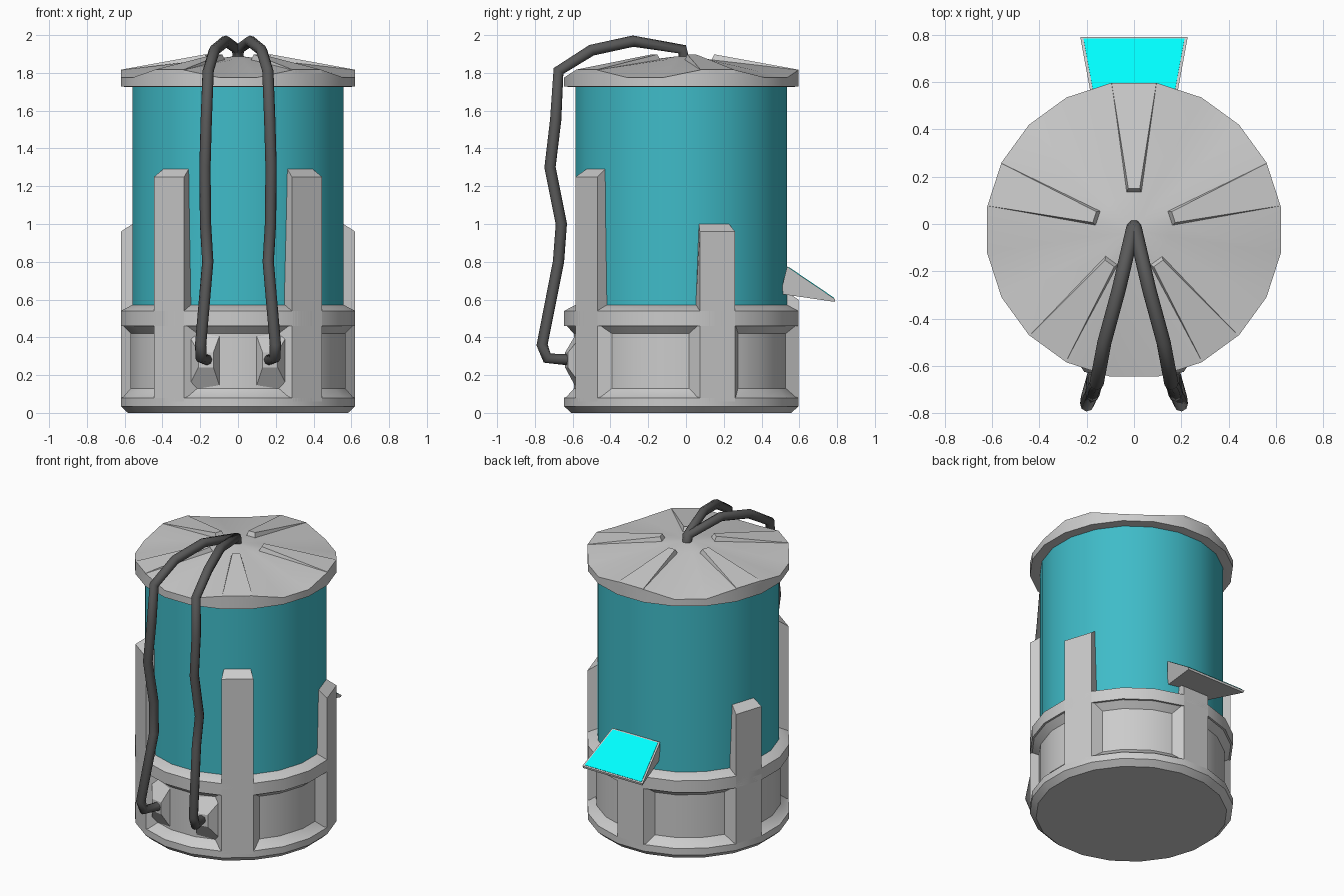
import bpy, bmesh, math
from mathutils import Vector, Matrix

if "Cube" in bpy.data.objects:
    bpy.data.objects.remove(bpy.data.objects["Cube"])

CY = -0.025          # centre of the round body
N = 20
R = 0.628


def material(name, rgb):
    m = bpy.data.materials.new(name)
    m.diffuse_color = (*rgb, 1)
    m.use_nodes = True
    m.node_tree.nodes["Principled BSDF"].inputs["Base Color"].default_value = m.diffuse_color
    return m


def finish(name, bm, mat=None, smooth=True, y=CY):
    bmesh.ops.recalc_face_normals(bm, faces=bm.faces[:])
    me = bpy.data.meshes.new(name)
    bm.to_mesh(me)
    bm.free()
    ob = bpy.data.objects.new(name, me)
    bpy.context.collection.objects.link(ob)
    ob.location.y = y
    if mat:
        me.materials.append(mat)
    if smooth:
        bpy.ops.object.select_all(action='DESELECT')
        ob.select_set(True)
        bpy.context.view_layer.objects.active = ob
        bpy.ops.object.shade_smooth_by_angle(angle=math.radians(30))
    return ob


def lathe(profile, lift=None):
    """20-sided solid of revolution; lift(k, i) raises single points."""
    bm = bmesh.new()
    rings = []
    for i, (r, z) in enumerate(profile):
        ring = []
        for k in range(N):
            a = math.radians(9 + 18 * k)
            dz = lift(k, i) if lift else 0
            ring.append(bm.verts.new((r * math.cos(a), r * math.sin(a), z + dz)))
        rings.append(ring)
    for a, b in zip(rings, rings[1:]):
        for k in range(N):
            j = (k + 1) % N
            bm.faces.new((a[k], a[j], b[j], b[k]))
    bm.faces.new(rings[0])
    bm.faces.new(rings[-1])
    return bm


def block(bottom, top, angle=None):
    """Solid between two four-point loops, optionally turned about z."""
    bm = bmesh.new()
    a = [bm.verts.new(p) for p in bottom]
    b = [bm.verts.new(p) for p in top]
    bm.faces.new(a)
    bm.faces.new(b)
    for i in range(4):
        j = (i + 1) % 4
        bm.faces.new((a[i], a[j], b[j], b[i]))
    if angle is not None:
        bmesh.ops.rotate(bm, verts=bm.verts[:], cent=(0, 0, 0),
                         matrix=Matrix.Rotation(math.radians(angle), 3, 'Z'))
    return bm


teal = material("teal", (0.05, 0.5, 0.58))
cyan = material("cyan", (0.0, 1.0, 1.0))
dark = material("dark_rubber", (0.1, 0.1, 0.1))

# Base with recessed middle band
finish("base", lathe([(0.59, 0), (R, 0.035), (R, 0.08), (0.615, 0.085), (0.575, 0.13),
                      (0.575, 0.42), (0.615, 0.46), (R, 0.46), (R, 0.54), (0.56, 0.575)]))

# Tank
finish("tank", lathe([(0.566, 0.55), (0.566, 1.74)]), teal)

# Lid: the rim rises where the ribs end
lid_lift = lambda k, i: 0.04 if i == 2 and k % 4 < 2 else 0
finish("lid", lathe([(0.59, 1.725), (R, 1.728), (R, 1.775), (0.15, 1.872), (0.02, 1.888)], lid_lift))

# Posts and lid ribs, five around
W = R * math.sin(math.radians(9))
AP = R * math.cos(math.radians(9))
for n, (ang, h) in enumerate([(18, 1.0), (90, 0.64), (162, 1.0), (234, 1.29), (306, 1.29)]):
    # foot of the post, with flared sides
    finish(f"post_foot_{n}", block(
        [(AP, -W, 0.06), (AP, W, 0.06), (0.54, W + 0.045, 0.06), (0.54, -W - 0.045, 0.06)],
        [(AP, -W, 0.5), (AP, W, 0.5), (0.54, W + 0.045, 0.5), (0.54, -W - 0.045, 0.5)],
        ang), smooth=False)
    # upright with sloped top
    finish(f"post_{n}", block(
        [(AP, -W, 0.45), (AP, W, 0.45), (0.53, W, 0.45), (0.53, -W, 0.45)],
        [(AP, -W, h - 0.04), (AP, W, h - 0.04), (0.56, W * 0.85, h), (0.56, -W * 0.85, h)],
        ang), smooth=False)
    # tapered rib on the lid
    finish(f"lid_rib_{n}", block(
        [(AP, -W, 1.80), (AP, W, 1.80), (0.15, 0.036, 1.85), (0.15, -0.036, 1.85)],
        [(AP, -W + 0.004, 1.817), (AP, W - 0.004, 1.817), (0.175, 0.024, 1.898), (0.175, -0.024, 1.898)],
        ang), smooth=False)

# Control panel on the back: wedge housing and screen
c = [Vector(p) for p in ((-0.18, 0.535, 0.775), (0.18, 0.535, 0.775),
                         (0.227, 0.79, 0.602), (-0.227, 0.79, 0.602))]
finish("panel_housing", block(
    [(-0.15, 0.5, 0.63), (0.15, 0.5, 0.63), (0.222, 0.787, 0.588), (-0.222, 0.787, 0.588)], c),
    smooth=False, y=0)
mid = sum(c, Vector()) / 4
up = (c[1] - c[0]).cross(c[0] - c[3]).normalized()
inner = [mid + (p - mid) * 0.94 for p in c]
finish("panel_screen", block([p - up * 0.003 for p in inner], [p + up * 0.002 for p in inner]),
       cyan, smooth=False, y=0)

# Hoses and their sockets, mirrored left and right
path = [(0.0, -0.01, 1.87), (0.004, -0.02, 1.925), (0.065, -0.28, 1.968), (0.125, -0.5, 1.92),
        (0.158, -0.675, 1.81), (0.168, -0.69, 1.55), (0.175, -0.72, 1.3), (0.172, -0.66, 1.0),
        (0.16, -0.675, 0.8), (0.198, -0.762, 0.36), (0.195, -0.735, 0.29), (0.16, -0.61, 0.28)]
for side, s in (("right", 1), ("left", -1)):
    cu = bpy.data.curves.new(f"hose_{side}", 'CURVE')
    cu.dimensions = '3D'
    cu.bevel_depth = 0.03
    cu.bevel_resolution = 2
    cu.use_fill_caps = True
    sp = cu.splines.new('POLY')
    sp.points.add(len(path) - 1)
    for pt, (x, y, z) in zip(sp.points, path):
        pt.co = (x * s, y, z, 1)
    sp.use_smooth = True
    cu.materials.append(dark)
    bpy.context.collection.objects.link(bpy.data.objects.new(f"hose_{side}", cu))

    finish(f"hose_socket_{side}", block(
        [(0.09 * s, -0.575, 0.12), (0.27 * s, -0.535, 0.12),
         (0.27 * s, -0.535, 0.43), (0.09 * s, -0.575, 0.43)],
        [(0.13 * s, -0.64, 0.24), (0.21 * s, -0.625, 0.24),
         (0.21 * s, -0.625, 0.32), (0.13 * s, -0.64, 0.32)]), smooth=False, y=0)
